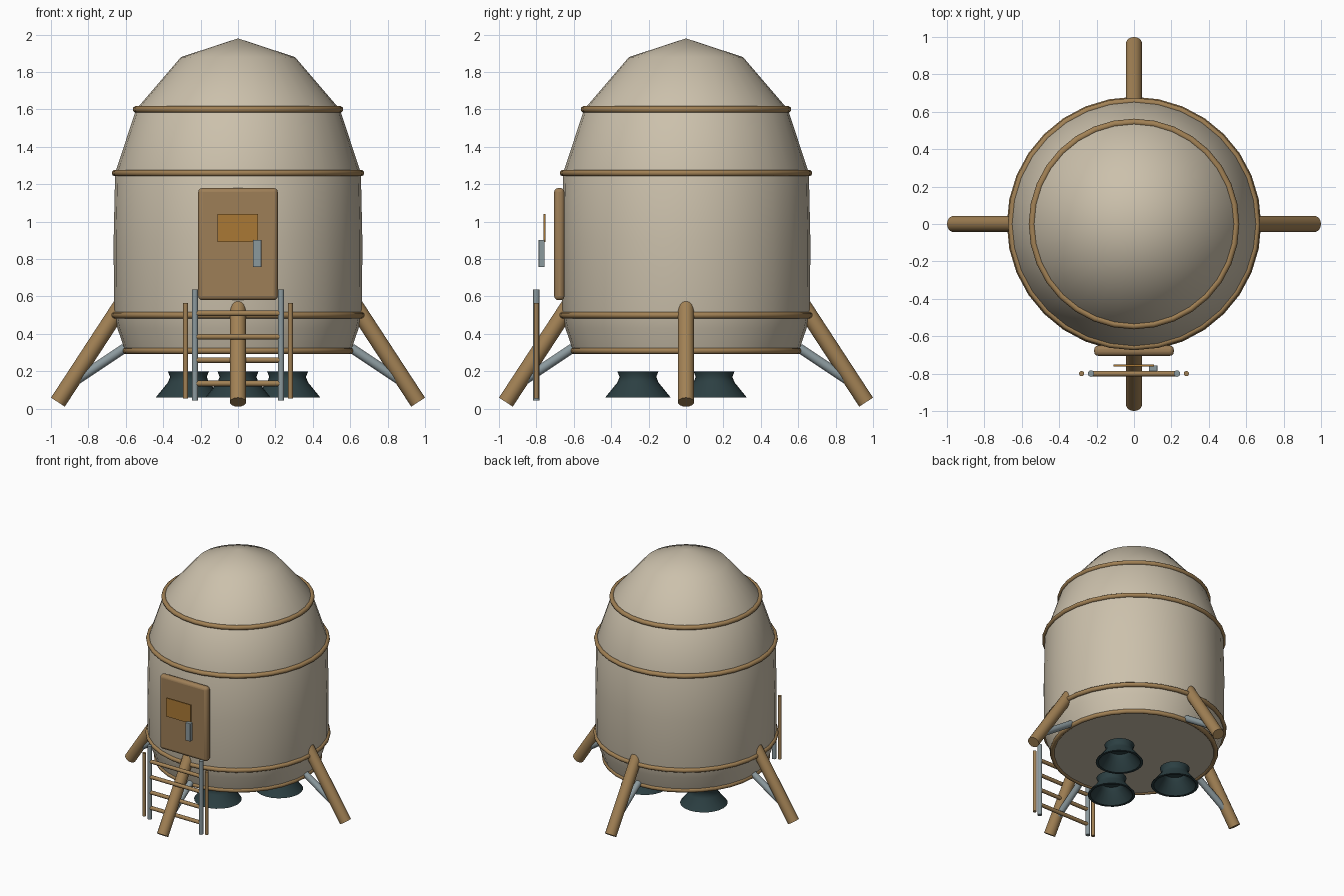
import bpy
import bmesh
import math
from mathutils import Vector

old = bpy.data.objects.get("Cube")
if old:
    bpy.data.objects.remove(old, do_unlink=True)


def material(name, rgb):
    m = bpy.data.materials.new(name)
    m.use_nodes = True
    m.diffuse_color = (*rgb, 1)
    m.node_tree.nodes["Principled BSDF"].inputs["Base Color"].default_value = (*rgb, 1)
    return m


CREAM = material("cream hull", (0.60, 0.53, 0.41))
BROWN = material("bronze trim", (0.36, 0.22, 0.09))
DOOR = material("door tan", (0.34, 0.21, 0.095))
AMBER = material("amber window", (0.40, 0.19, 0.035))
STEEL = material("steel grey", (0.26, 0.32, 0.34))
DARK = material("dark engine", (0.025, 0.05, 0.055))


def finish(ob, name, mat, angle=50):
    ob.name = name
    ob.data.name = name
    ob.data.materials.append(mat)
    bpy.ops.object.select_all(action="DESELECT")
    ob.select_set(True)
    bpy.context.view_layer.objects.active = ob
    bpy.ops.object.shade_smooth_by_angle(angle=math.radians(angle))
    return ob


def lathe(name, profile, mat, location=(0, 0, 0), steps=32):
    """Spin an (r, z) profile around the vertical axis."""
    bm = bmesh.new()
    verts = [bm.verts.new((r, 0, z)) for r, z in profile]
    edges = [bm.edges.new(pair) for pair in zip(verts, verts[1:])]
    bmesh.ops.spin(bm, geom=verts + edges, cent=(0, 0, 0), axis=(0, 0, 1),
                   angle=math.tau, steps=steps, use_merge=True)
    bmesh.ops.remove_doubles(bm, verts=bm.verts, dist=0.0005)
    bmesh.ops.recalc_face_normals(bm, faces=bm.faces)
    me = bpy.data.meshes.new(name)
    bm.to_mesh(me)
    bm.free()
    ob = bpy.data.objects.new(name, me)
    bpy.context.collection.objects.link(ob)
    ob.location = location
    return finish(ob, name, mat)


def rod(name, a, b, radius, mat, sides=16):
    """Cylinder running from a to b."""
    a, b = Vector(a), Vector(b)
    bpy.ops.mesh.primitive_cylinder_add(vertices=sides, radius=radius,
                                        depth=(b - a).length, location=(a + b) / 2)
    ob = bpy.context.object
    ob.rotation_euler = (b - a).to_track_quat("Z", "Y").to_euler()
    return finish(ob, name, mat)


def box(name, low, high, mat, bevel=0):
    low, high = Vector(low), Vector(high)
    bpy.ops.mesh.primitive_cube_add(size=1, location=(low + high) / 2)
    ob = bpy.context.object
    ob.scale = high - low
    bpy.ops.object.transform_apply(location=False, rotation=False, scale=True)
    if bevel:
        mod = ob.modifiers.new("rounded edges", "BEVEL")
        mod.width = bevel
        mod.segments = 3
    return finish(ob, name, mat)


# Hull
lathe("hull", [(0, 0.3), (0.6, 0.3), (0.645, 0.43), (0.663, 0.52), (0.665, 0.9),
               (0.657, 1.26), (0.545, 1.6), (0.305, 1.88), (0, 1.98)], CREAM)

# Trim rings
for name, radius, z in (("base_ring", 0.6, 0.31), ("lower_ring", 0.662, 0.5),
                        ("shoulder_ring", 0.657, 1.26), ("nose_ring", 0.545, 1.6)):
    bpy.ops.mesh.primitive_torus_add(major_radius=radius, minor_radius=0.018,
                                     major_segments=32, minor_segments=10,
                                     location=(0, 0, z))
    finish(bpy.context.object, name, BROWN, 60)

# Landing legs and struts
for side, dx, dy in (("left", 1, 0), ("right", -1, 0), ("front", 0, -1), ("back", 0, 1)):
    def at(r, z):
        return (r * dx, r * dy, z)
    rod(side + "_leg", at(0.62, 0.56), at(0.963, 0.035), 0.044, BROWN)
    rod(side + "_strut", at(0.605, 0.325), at(0.86, 0.155), 0.025, STEEL)

# Engine bells
bell = [(0, 0.2), (0.11, 0.2), (0.098, 0.17), (0.11, 0.14), (0.175, 0.06),
        (0.155, 0.06), (0.09, 0.14), (0.08, 0.17), (0, 0.17)]
for name, x, y in (("front", 0, -0.257), ("left", 0.265, 0.15), ("right", -0.265, 0.15)):
    lathe(name + "_engine_bell", bell, DARK, (x, y, 0), 24)

# Door with window and handle
box("door", (-0.213, -0.705, 0.58), (0.213, -0.65, 1.18), DOOR, 0.022)
box("door_window", (-0.11, -0.762, 0.89), (0.108, -0.752, 1.04), AMBER)
box("door_handle", (0.08, -0.788, 0.757), (0.125, -0.756, 0.902), STEEL, 0.003)

# Ladder
for side, s in (("left", 1), ("right", -1)):
    rod(side + "_ladder_rail", (s * 0.23, -0.8, 0.045), (s * 0.23, -0.8, 0.638), 0.017, STEEL)
    rod(side + "_handrail", (s * 0.28, -0.8, 0.055), (s * 0.28, -0.8, 0.565), 0.014, BROWN)
for i in range(4):
    z = 0.135 + 0.125 * i
    rod(f"ladder_rung_{i + 1}", (-0.23, -0.8, z), (0.23, -0.8, z), 0.015, BROWN, 12)
